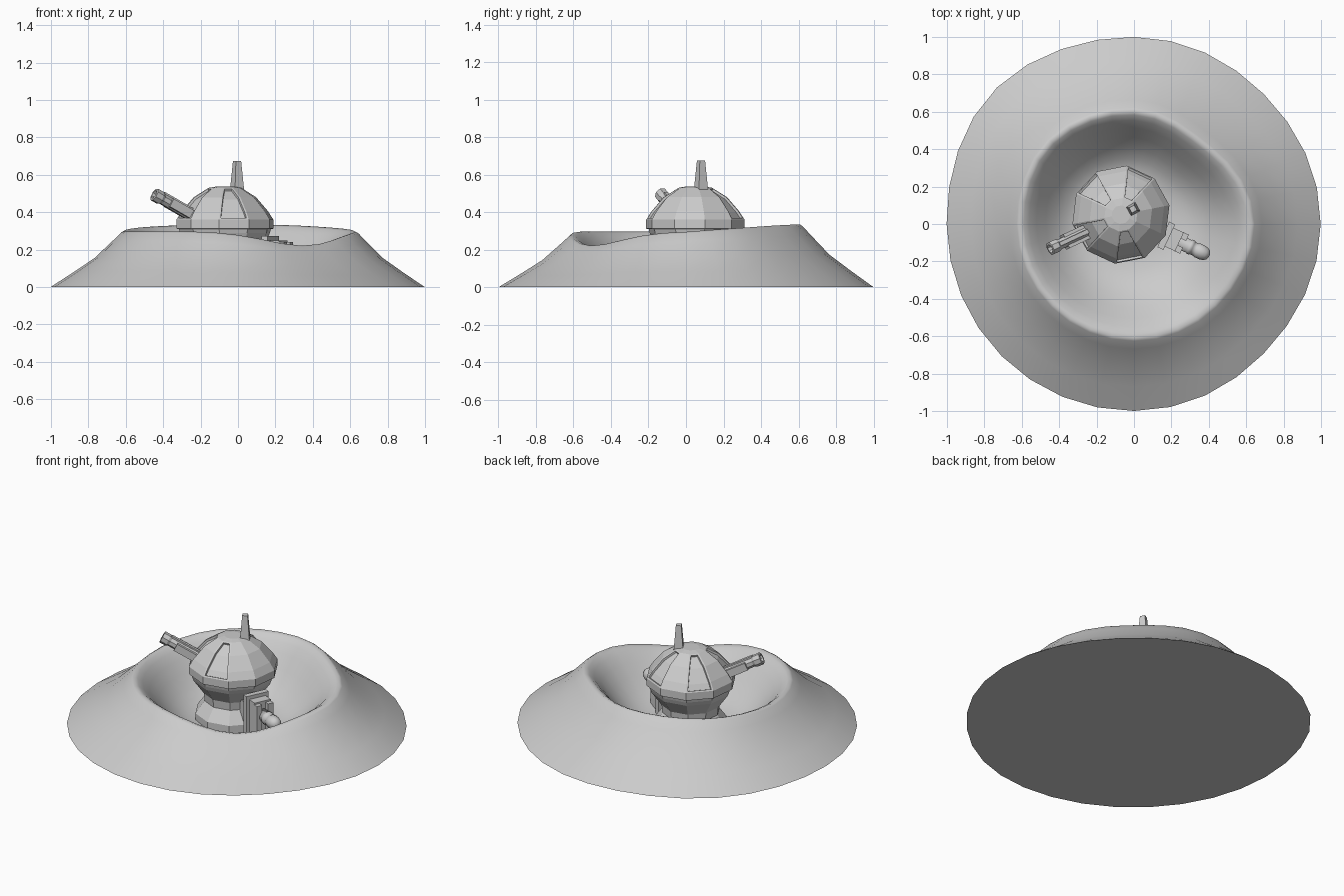
import bpy
import bmesh
from math import radians, degrees, sin, cos, pi, exp
from mathutils import Matrix, Vector

cube = bpy.data.objects.get("Cube")
if cube:
    bpy.data.objects.remove(cube, do_unlink=True)

grey = bpy.data.materials.new("plain_grey")
grey.use_nodes = True
colour = (0.6, 0.6, 0.6, 1)
grey.diffuse_color = colour
grey.node_tree.nodes["Principled BSDF"].inputs["Base Color"].default_value = colour

CENTRE = Vector((-0.07, 0.05, 0))
START = radians(11)      # direction of the first turret corner
STEP = radians(36)


def finish(name, bm, smooth=False, recalc=True):
    if recalc:
        bmesh.ops.recalc_face_normals(bm, faces=bm.faces[:])
    mesh = bpy.data.meshes.new(name)
    bm.to_mesh(mesh)
    bm.free()
    mesh.materials.append(grey)
    for p in mesh.polygons:
        p.use_smooth = smooth
    obj = bpy.data.objects.new(name, mesh)
    bpy.context.collection.objects.link(obj)
    return obj


def skin(bm, rings, closed_ends=True):
    """Join rings of points with quads, capping both ends."""
    rows = [[bm.verts.new(p) for p in ring] for ring in rings]
    n = len(rows[0])
    for a, b in zip(rows, rows[1:]):
        for i in range(n):
            j = (i + 1) % n
            bm.faces.new((a[i], a[j], b[j], b[i]))
    if closed_ends:
        bm.faces.new(rows[0][::-1])
        bm.faces.new(rows[-1])
    return rows


def frame(angle, origin=CENTRE, tilt=0):
    """Local x points outward from the turret at the given heading."""
    return (Matrix.Translation(origin) @ Matrix.Rotation(radians(angle), 4, "Z")
            @ Matrix.Rotation(radians(-tilt), 4, "Y"))


def box(name, matrix, x, y, z):
    bm = bmesh.new()
    bmesh.ops.create_cube(bm, size=1)
    size = [b - a for a, b in (x, y, z)]
    mid = [(a + b) / 2 for a, b in (x, y, z)]
    bm.transform(matrix @ Matrix.Translation(mid) @ Matrix.Diagonal((*size, 1)))
    return finish(name, bm)


def rod(name, matrix, sections, sides, smooth=False):
    """Body along local x, given as (distance, radius) sections."""
    bm = bmesh.new()
    skin(bm, [[matrix @ Vector((d, r * cos((i + 0.5) * 2 * pi / sides),
                                r * sin((i + 0.5) * 2 * pi / sides)))
               for i in range(sides)] for d, r in sections])
    return finish(name, bm, smooth)


# Crater: uneven ridge around a deep bowl, on a slightly irregular rim
def bump(a, middle, width):
    d = (degrees(a) - middle + 180) % 360 - 180
    return exp(-(d / width) ** 2)


def rim(a):
    return (1 + 0.035 * bump(a, 138, 25) - 0.018 * bump(a, 45, 25)
            - 0.02 * bump(a, 318, 25))


def ridge(a):
    r = 0.61 - 0.045 * bump(a, 52, 25) + 0.02 * bump(a, 0, 25) + 0.02 * bump(a, 138, 25)
    z = 0.298 + 0.037 * max(sin(a), 0) - 0.077 * bump(a, 305, 30)
    return r, z


SLOPE = [(0, 0), (0.33, 0.28), (0.6, 0.52), (0.85, 0.83), (0.96, 0.97), (1, 1)]
BOWL = [(0.96, 0.97), (0.91, 0.89), (0.84, 0.74), (0.75, 0.52), (0.65, 0.31),
        (0.55, 0.16), (0.45, 0.07), (0.33, 0.03), (0.1, 0.02)]
angles = [i * 2 * pi / 32 for i in range(32)]
rings = []
for t, h in SLOPE:
    ring = []
    for a in angles:
        r, z = ridge(a)
        d = rim(a) + (r - rim(a)) * t
        ring.append((d * cos(a), d * sin(a), z * h))
    rings.append(ring)
for t, h in BOWL:
    ring = []
    for a in angles:
        r, z = ridge(a)
        shift = CENTRE * (1 - t) * 0.8
        ring.append((r * t * cos(a) + shift.x, r * t * sin(a) + shift.y, z * h))
    rings.append(ring)
bm = bmesh.new()
rows = skin(bm, rings, closed_ends=False)
bm.faces.new(rows[-1])
finish("crater", bm, smooth=True, recalc=False)

# Flat underside of the crater
bm = bmesh.new()
bm.faces.new([bm.verts.new(p) for p in reversed(rings[0])])
finish("crater_base", bm, recalc=False)

# Turret: ten-sided foot, waist, lip and faceted dome
PROFILE = [(0.225, 0.004), (0.225, 0.055), (0.17, 0.13), (0.175, 0.18), (0.235, 0.265),
           (0.245, 0.29), (0.25, 0.31), (0.264, 0.312), (0.264, 0.36), (0.235, 0.405),
           (0.17, 0.48), (0.09, 0.53), (0.05, 0.537)]
bm = bmesh.new()
skin(bm, [[CENTRE + Vector((r * cos(START + STEP * i), r * sin(START + STEP * i), z))
           for i in range(10)] for r, z in PROFILE])
bmesh.ops.recalc_face_normals(bm, faces=bm.faces[:])

# Recessed hatches in alternate dome sides, one of them the gun port
for heading in (65, 137, 209, 281):
    out = Vector((cos(radians(heading)), sin(radians(heading)), 0))
    panel = []
    for f in bm.faces:
        c = f.calc_center_median()
        flat = Vector((c.x, c.y, 0)) - CENTRE
        if 0.37 < c.z < 0.52 and flat.normalized().dot(out) > 0.99:
            panel.append(f)
    bmesh.ops.inset_region(bm, faces=panel, thickness=0.01, use_even_offset=True)
    bmesh.ops.inset_region(bm, faces=panel, thickness=0.003, depth=-0.012)
finish("turret", bm, recalc=False)

# Antenna: tapered square mast
bm = bmesh.new()
mast = frame(29, Vector((-0.005, 0.08, 0)))
skin(bm, [[mast @ Vector((sx * w, sy * w, z)) for sx, sy in
           ((-1, -1), (1, -1), (1, 1), (-1, 1))]
          for w, z in ((0.03, 0.45), (0.027, 0.53), (0.016, 0.675))])
finish("antenna", bm)

# Gun: long barrel between two rails, with a short flared muzzle
gun = frame(205, Vector((-0.25, -0.04, 0.382)), tilt=27.5)
rod("gun_barrel", gun, [(-0.12, 0.036), (0.19, 0.03), (0.205, 0.037), (0.245, 0.037),
                        (0.247, 0.024), (0.225, 0.02)], 8)
for side in (-1, 1):
    box("gun_rail", gun, (-0.1, 0.15), (side * 0.032 - 0.009, side * 0.032 + 0.009),
        (-0.024, 0.024))
box("gun_top_rib", gun, (-0.08, 0.2), (-0.011, 0.011), (0.02, 0.038))

# Generator beside the turret
gen = frame(-25)
box("generator_link", gen, (0.12, 0.26), (-0.045, 0.045), (0.02, 0.2))
box("generator_plate", gen, (0.25, 0.285), (-0.075, 0.075), (0.01, 0.272))
box("generator_body", gen, (0.28, 0.345), (-0.055, 0.055), (0.01, 0.25))
for side in (-1, 1):
    box("generator_post", gen, (0.34, 0.375),
        (side * 0.038 - 0.018, side * 0.038 + 0.018), (0.02, 0.24))

# Ribbed tank with a domed end
tank = gen @ Matrix.Translation((0, 0, 0.165))
rod("tank", tank, [(0.34, 0.038), (0.4, 0.038), (0.403, 0.042), (0.42, 0.042),
                   (0.423, 0.037), (0.445, 0.037), (0.45, 0.041), (0.48, 0.041),
                   (0.5, 0.036), (0.515, 0.025), (0.522, 0.008)], 12, smooth=True)
